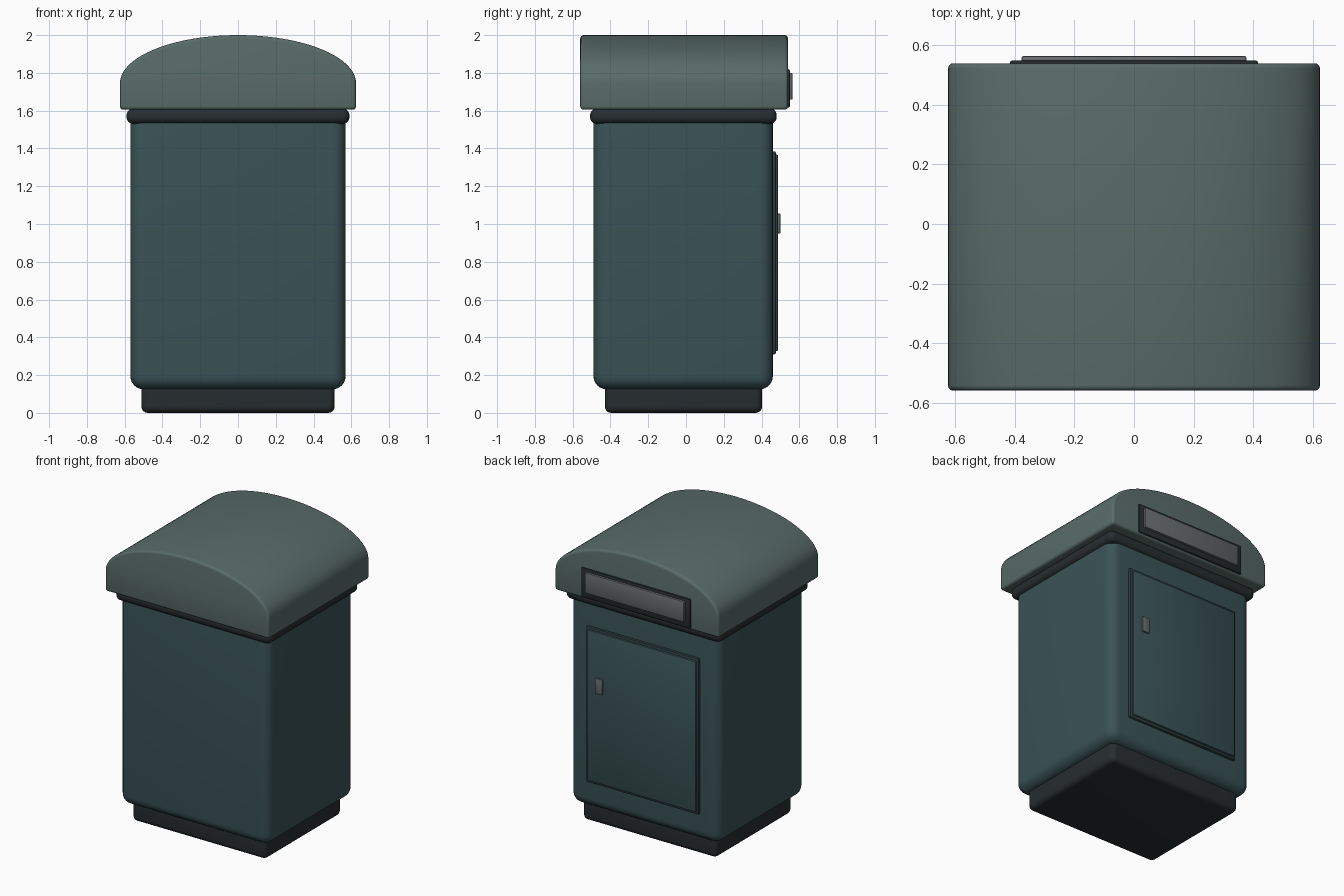
import bpy, bmesh, math

if "Cube" in bpy.data.objects:
    bpy.data.objects.remove(bpy.data.objects["Cube"])


def material(name, rgb):
    m = bpy.data.materials.new(name)
    m.diffuse_color = (*rgb, 1)
    m.use_nodes = True
    m.node_tree.nodes["Principled BSDF"].inputs["Base Color"].default_value = m.diffuse_color
    return m


BODY = material("body_green", (0.042, 0.086, 0.092))
LID = material("lid_green", (0.100, 0.150, 0.138))
DARK = material("dark_trim", (0.020, 0.026, 0.029))
FRAME = material("door_trim", (0.025, 0.045, 0.048))
GREY = material("grey_metal", (0.13, 0.145, 0.15))


def finish(bm, name, mat, smooth=35):
    bmesh.ops.recalc_face_normals(bm, faces=bm.faces)
    me = bpy.data.meshes.new(name)
    bm.to_mesh(me)
    bm.free()
    ob = bpy.data.objects.new(name, me)
    bpy.context.collection.objects.link(ob)
    me.materials.append(mat)
    bpy.ops.object.select_all(action='DESELECT')
    ob.select_set(True)
    bpy.context.view_layer.objects.active = ob
    bpy.ops.object.shade_smooth_by_angle(angle=math.radians(smooth))
    return ob


def box(name, x, y, z, mat, bevel, segments=5):
    """Rounded box from (min, max) ranges."""
    bm = bmesh.new()
    bmesh.ops.create_cube(bm, size=1)
    for v in bm.verts:
        v.co = [r[0] + (c + 0.5) * (r[1] - r[0]) for c, r in zip(v.co, (x, y, z))]
    bmesh.ops.bevel(bm, geom=bm.edges[:], offset=bevel, segments=segments,
                    profile=0.5, affect='EDGES')
    return finish(bm, name, mat)


# Plinth, bin body and the rolled collar under the lid
box("plinth", (-0.512, 0.512), (-0.43, 0.403), (0, 0.20), DARK, 0.035)
box("bin_body", (-0.57, 0.57), (-0.49, 0.46), (0.125, 1.63), BODY, 0.07, 6)
box("collar", (-0.59, 0.59), (-0.508, 0.48), (1.53, 1.612), DARK, 0.036)

# Domed lid: half-ellipse over straight sides, extruded front to back
W, SPRING, RISE, N = 0.625, 1.745, 0.255, 40
profile = [(-W, 1.605), (W, 1.605)]
profile += [(W * math.cos(math.pi * i / N), SPRING + RISE * math.sin(math.pi * i / N))
            for i in range(N + 1)]
bm = bmesh.new()
face = bm.faces.new([bm.verts.new((x, -0.56, z)) for x, z in profile])
ext = bmesh.ops.extrude_face_region(bm, geom=[face])
for v in ext["geom"]:
    if isinstance(v, bmesh.types.BMVert):
        v.co.y = 0.54
bmesh.ops.recalc_face_normals(bm, faces=bm.faces)
sharp = [e for e in bm.edges if e.calc_face_angle(0) > math.radians(50)]
bmesh.ops.bevel(bm, geom=sharp, offset=0.018, segments=4, profile=0.5, affect='EDGES')
finish(bm, "domed_lid", LID)

# Deposit slot on the back of the lid
box("slot_frame", (-0.417, 0.417), (0.50, 0.55), (1.617, 1.82), DARK, 0.008, 2)
box("slot_flap", (-0.378, 0.378), (0.53, 0.564), (1.658, 1.80), GREY, 0.006, 2)

# Service door with its border and latch
box("door_border", (-0.43, 0.43), (0.43, 0.476), (0.31, 1.385), FRAME, 0.008, 2)
box("door_panel", (-0.413, 0.413), (0.45, 0.488), (0.328, 1.367), BODY, 0.008, 2)
box("door_latch", (0.29, 0.345), (0.47, 0.50), (0.95, 1.055), GREY, 0.004, 2)
